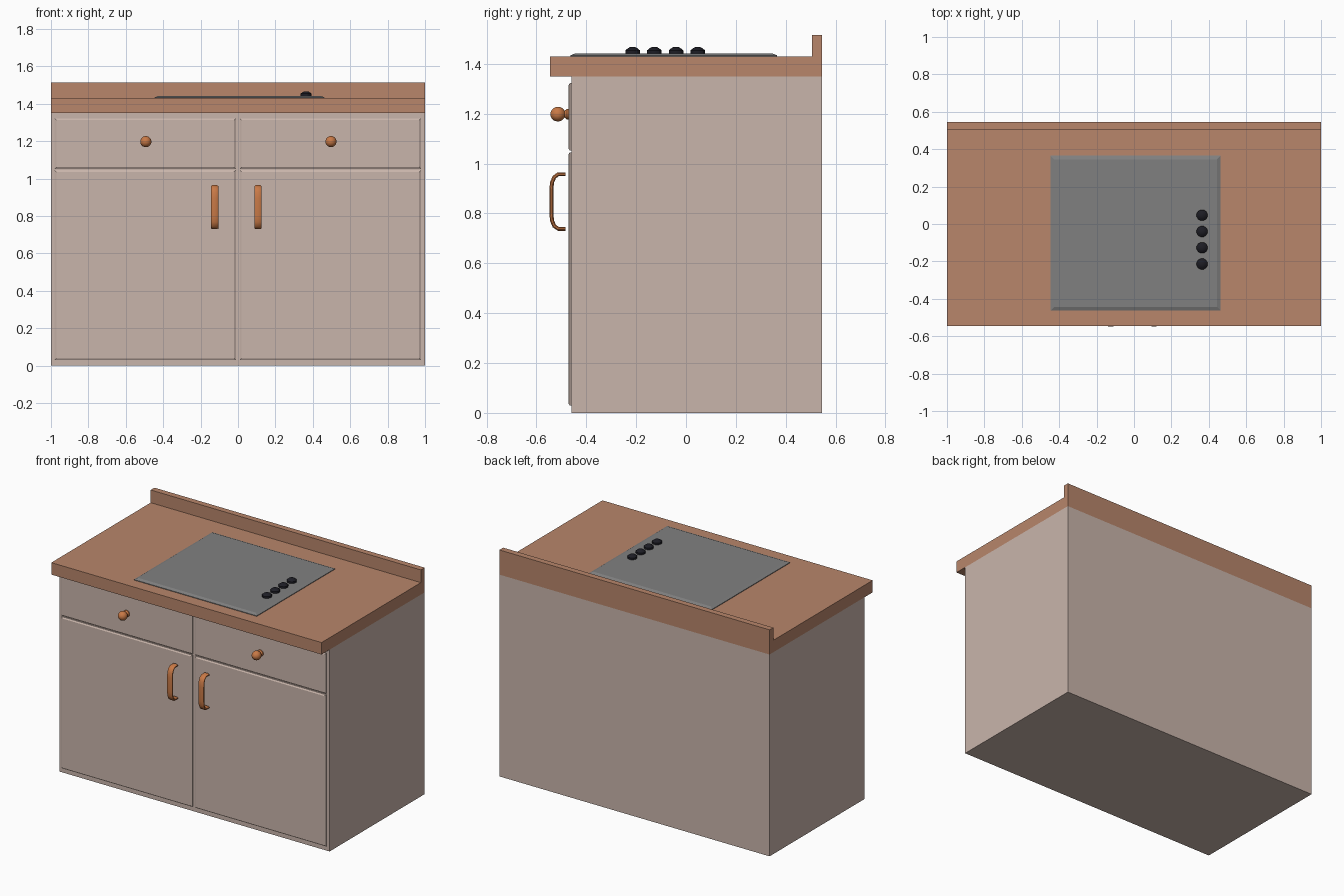
import bpy, bmesh, math
from mathutils import Vector

if "Cube" in bpy.data.objects:
    bpy.data.objects.remove(bpy.data.objects["Cube"])


def material(name, col):
    m = bpy.data.materials.new(name)
    m.diffuse_color = (*col, 1)
    m.use_nodes = True
    m.node_tree.nodes["Principled BSDF"].inputs["Base Color"].default_value = m.diffuse_color
    return m


BODY = material("pale cabinet paint", (0.584, 0.462, 0.407))
TOP = material("brown worktop", (0.479, 0.238, 0.147))
GREY = material("grey hob plate", (0.216, 0.216, 0.216))
BLACK = material("black knob", (0.012, 0.012, 0.018))
COPPER = material("copper wood", (0.578, 0.19, 0.061))


def finish(name, bm, mat, smooth=None):
    bmesh.ops.recalc_face_normals(bm, faces=bm.faces[:])
    me = bpy.data.meshes.new(name)
    bm.to_mesh(me)
    bm.free()
    me.materials.append(mat)
    ob = bpy.data.objects.new(name, me)
    bpy.context.collection.objects.link(ob)
    if smooth:
        bpy.ops.object.select_all(action='DESELECT')
        ob.select_set(True)
        bpy.context.view_layer.objects.active = ob
        bpy.ops.object.shade_smooth_by_angle(angle=math.radians(smooth))
    return ob


def loft(name, rings, mat, smooth=None):
    """Skin a list of equal-length closed rings and cap both ends."""
    bm = bmesh.new()
    vs = [[bm.verts.new(p) for p in r] for r in rings]
    n = len(vs[0])
    for a, b in zip(vs, vs[1:]):
        for i in range(n):
            j = (i + 1) % n
            bm.faces.new((a[i], a[j], b[j], b[i]))
    bm.faces.new(vs[0])
    bm.faces.new(vs[-1])
    return finish(name, bm, mat, smooth)


def extrude_x(name, profile, x0, x1, mat):
    return loft(name, [[(x, y, z) for y, z in profile] for x in (x0, x1)], mat)


def panel(name, x0, x1, z0, z1):
    """Raised front panel with a chamfered edge."""
    rings = []
    for y, d in ((-0.46, 0), (-0.466, 0), (-0.472, 0.009)):
        rings.append([(x0 + d, y, z0 + d), (x1 - d, y, z0 + d),
                      (x1 - d, y, z1 - d), (x0 + d, y, z1 - d)])
    loft(name, rings, BODY)


def lathe(name, centre, axis, profile, sides, mat, smooth):
    """Turn (distance, radius) pairs around the y or z axis."""
    rings = []
    for h, r in profile:
        ring = []
        for i in range(sides):
            a = math.tau * (i + 0.5) / sides
            c, s = r * math.cos(a), r * math.sin(a)
            off = Vector((c, h, s)) if axis == 'y' else Vector((c, s, h))
            ring.append(Vector(centre) + off)
        rings.append(ring)
    loft(name, rings, mat, smooth)


def handle(name, x):
    """Bow handle: flattened octagonal section swept along a C path."""
    path = [(-0.484, 0.957), (-0.512, 0.957), (-0.528, 0.946), (-0.537, 0.925),
            (-0.540, 0.895), (-0.540, 0.800), (-0.537, 0.770), (-0.528, 0.749),
            (-0.512, 0.738), (-0.484, 0.738)]
    pts = [Vector(p) for p in path]
    rings = []
    for i, p in enumerate(pts):
        t = (pts[min(i + 1, len(pts) - 1)] - pts[max(i - 1, 0)]).normalized()
        nrm = Vector((t.y, -t.x))
        ring = []
        for u, v in ((1, .4), (.65, 1), (-.65, 1), (-1, .4),
                     (-1, -.4), (-.65, -1), (.65, -1), (1, -.4)):
            q = p + nrm * v * 0.008
            ring.append((x + u * 0.0195, q.x, q.y))
        rings.append(ring)
    loft(name, rings, COPPER, 35)


# Cabinet body
extrude_x("cabinet_body", [(-0.46, 0), (0.545, 0), (0.545, 1.35), (-0.46, 1.35)],
          -1, 1, BODY)

# Worktop with upstand at the back
extrude_x("worktop", [(-0.545, 1.35), (0.545, 1.35), (0.545, 1.515),
                      (0.505, 1.515), (0.505, 1.43), (-0.545, 1.43)], -1, 1, TOP)

# Drawers, doors, knobs and handles
ball = [(-0.030 * math.cos(math.pi * k / 10), 0.030 * math.sin(math.pi * k / 10))
        for k in range(1, 9)]
knob_profile = [(-0.030, 0.002)] + ball + [(0.027, 0.014), (0.032, 0.018),
                                           (0.036, 0.022), (0.044, 0.022)]
for side, x0, x1, kx, hx in (("left", -0.98, -0.012, -0.493, -0.125),
                             ("right", 0.01, 0.978, 0.497, 0.107)):
    panel(side + "_drawer", x0, x1, 1.052, 1.322)
    panel(side + "_door", x0, x1, 0.03, 1.045)
    lathe(side + "_drawer_knob", (kx, -0.514, 1.198), 'y', knob_profile, 16, COPPER, 40)
    handle(side + "_door_handle", hx)

# Hob plate with sloping rim
rings = []
for z, d in ((1.428, 0), (1.434, 0), (1.442, 0.02)):
    rings.append([(-0.446 + d, -0.463 + d, z), (0.463 - d, -0.463 + d, z),
                  (0.463 - d, 0.365 - d, z), (-0.446 + d, 0.365 - d, z)])
loft("hob_plate", rings, GREY)

# Hob control knobs
for i in range(4):
    lathe(f"hob_knob_{i + 1}", (0.364, 0.047 - 0.087 * i, 1.44), 'z',
          [(0, 0.030), (0.014, 0.030), (0.022, 0.020), (0.027, 0.011)], 12, BLACK, 30)
